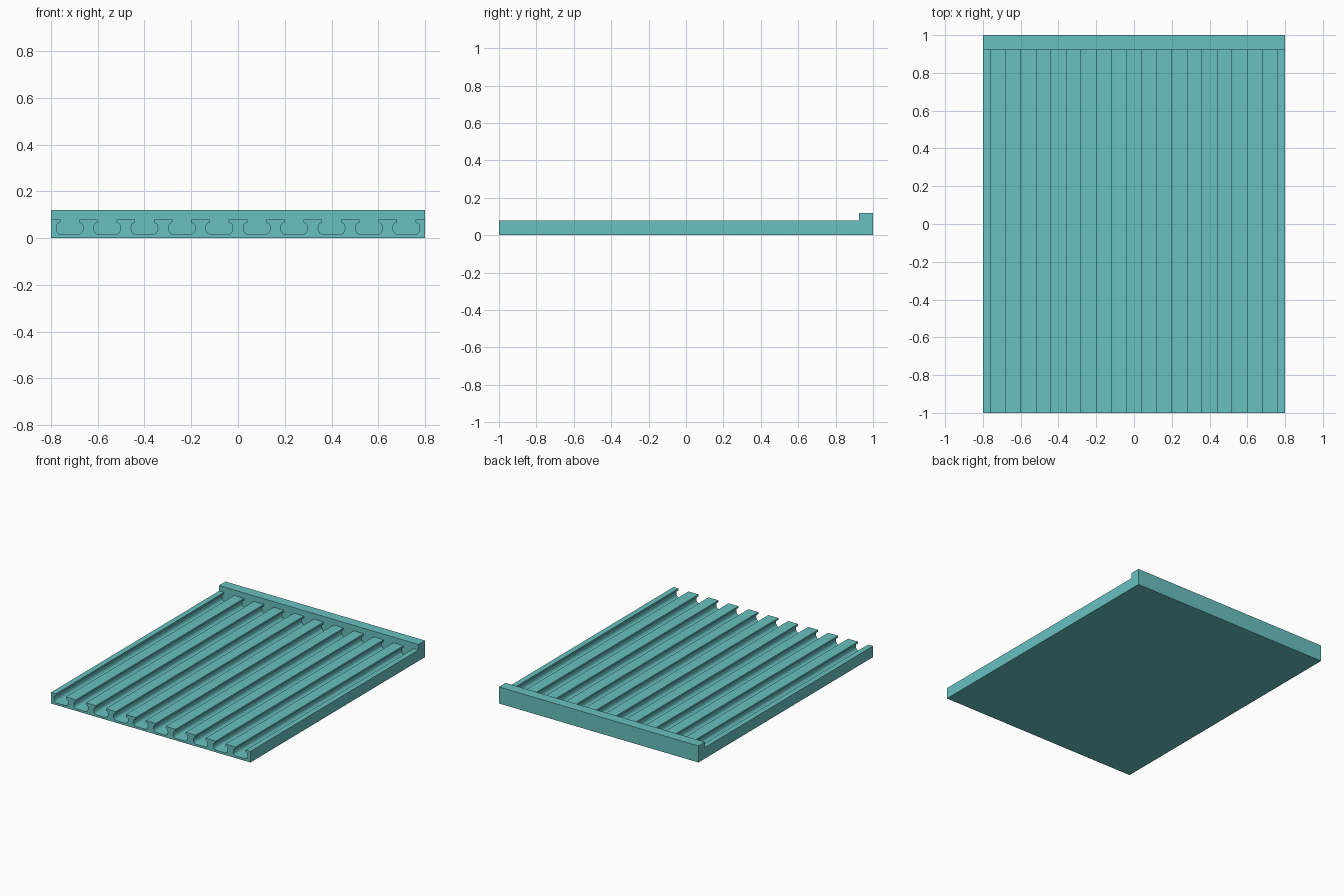
import bpy, bmesh, math

if "Cube" in bpy.data.objects:
    bpy.data.objects.remove(bpy.data.objects["Cube"])

mat = bpy.data.materials.new("teal")
mat.diffuse_color = (0.14, 0.53, 0.53, 1)
mat.use_nodes = True
mat.node_tree.nodes["Principled BSDF"].inputs["Base Color"].default_value = mat.diffuse_color

W, TOP, BAR_TOP = 0.8, 0.08, 0.12
FRONT, BAR_Y, BACK = -1.0, 0.925, 1.0
COUNT, PITCH = 10, 0.16


def extrude_profile(name, pts, y0, y1):
    """Closed x-z outline swept along y."""
    bm = bmesh.new()
    face = bm.faces.new([bm.verts.new((x, y0, z)) for x, z in pts])
    out = bmesh.ops.extrude_face_region(bm, geom=[face])
    verts = [g for g in out["geom"] if isinstance(g, bmesh.types.BMVert)]
    bmesh.ops.translate(bm, verts=verts, vec=(0, y1 - y0, 0))
    bmesh.ops.recalc_face_normals(bm, faces=bm.faces)
    mesh = bpy.data.meshes.new(name)
    bm.to_mesh(mesh)
    bm.free()
    obj = bpy.data.objects.new(name, mesh)
    mesh.materials.append(mat)
    bpy.context.collection.objects.link(obj)
    bpy.context.view_layer.objects.active = obj
    obj.select_set(True)
    bpy.ops.object.shade_smooth_by_angle(angle=math.radians(30))
    obj.select_set(False)
    return obj


# Right half of one undercut slot: lip, flared shoulder, rounded lower corner
half = [(0.04, TOP), (0.04, 0.067), (0.052, 0.061), (0.056, 0.056)]
for i in range(7):
    a = math.radians(90 * i / 6)
    half.append((0.033 + 0.024 * math.cos(a), 0.039 - 0.024 * math.sin(a)))
slot = [(-x, z) for x, z in half] + half[::-1]

# Slotted panel
outline = [(-W, 0), (-W, TOP)]
for i in range(COUNT):
    cx = (i - (COUNT - 1) / 2) * PITCH
    outline += [(cx + x, z) for x, z in slot]
outline += [(W, TOP), (W, 0)]
extrude_profile("slotted_panel", outline, FRONT, BAR_Y)

# Raised stop bar closing the slots at the back
extrude_profile("stop_bar", [(-W, 0), (-W, BAR_TOP), (W, BAR_TOP), (W, 0)], BAR_Y, BACK)
